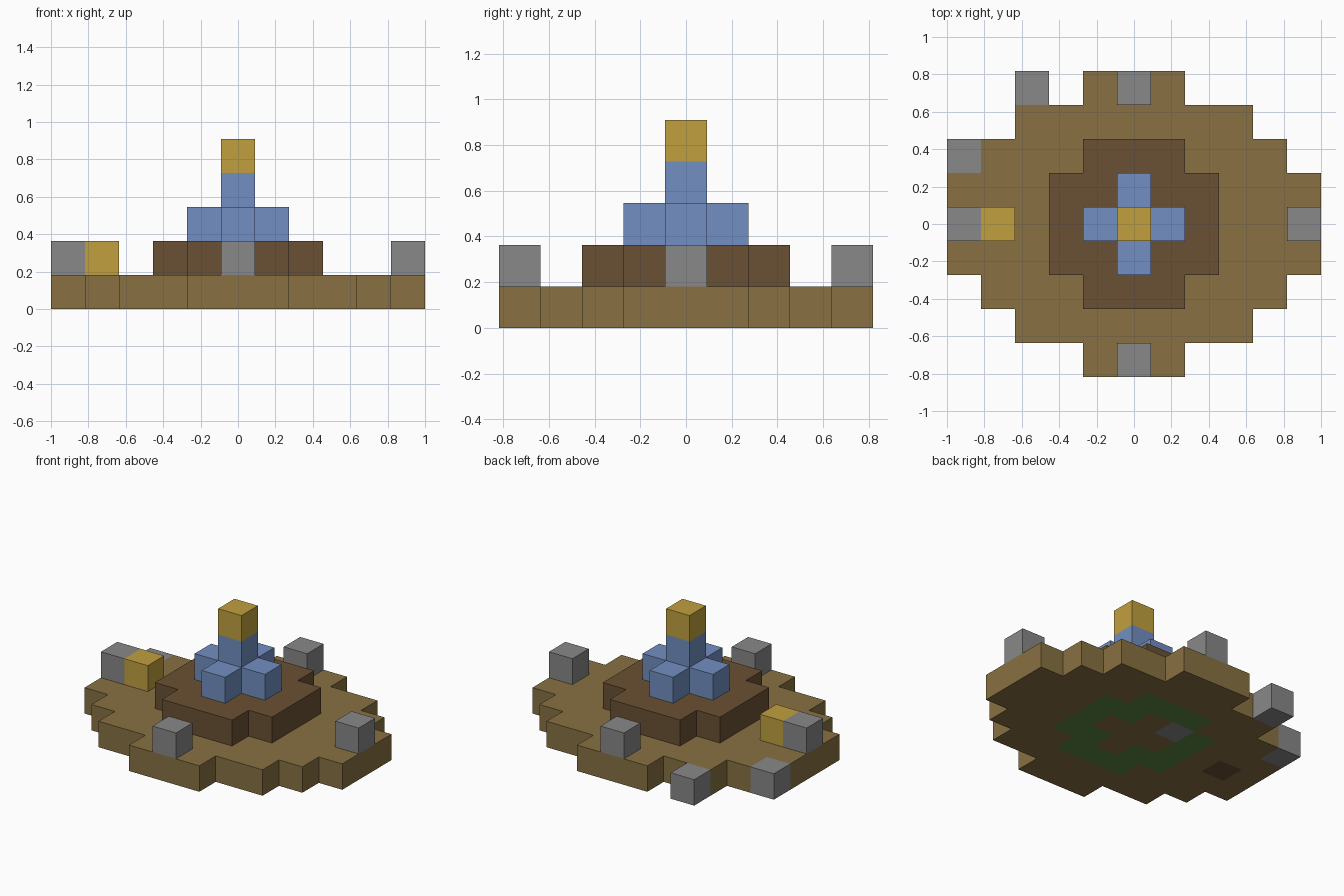
import bpy
import bmesh
from mathutils import Vector

cube = bpy.data.objects.get("Cube")
if cube:
    bpy.data.objects.remove(cube, do_unlink=True)

U = 2 / 11  # edge of one block


def linear(c):
    c /= 255
    return c / 12.92 if c <= 0.04045 else ((c + 0.055) / 1.055) ** 2.4


def material(name, *rgb):
    mat = bpy.data.materials.new(name)
    mat.use_nodes = True
    color = [linear(c) for c in rgb] + [1]
    mat.diffuse_color = color
    mat.node_tree.nodes["Principled BSDF"].inputs["Base Color"].default_value = color
    return mat


sand = material("sand", 136, 113, 66)
brown = material("brown", 106, 81, 51)
blue = material("blue", 114, 143, 194)
gray = material("gray", 136, 136, 136)
gold = material("gold", 193, 160, 63)
green = material("green", 92, 136, 70)


def disc(level, half_widths):
    """Blocks of a stepped disc, given the half width of each row out from the middle."""
    reach = len(half_widths) - 1
    return {(x, y, level)
            for y in range(-reach, reach + 1)
            for x in range(-half_widths[abs(y)], half_widths[abs(y)] + 1)}


# Stepped basin, with a green ring and odd blocks let into its underside
ring = disc(0, [2, 2, 1]) - disc(0, [1, 0])
ring_stone = {(-1, 1, 0)}
post_foot = {(-4, 0, 0)}
ring -= ring_stone
ground = disc(0, [5, 5, 4, 3, 1]) - ring - ring_stone - post_foot

parts = {
    "ground_disc": (ground, sand),
    "underside_ring": (ring, green),
    "underside_stone": (ring_stone, gray),
    "post_foot": (post_foot, brown),
    "raised_platform": (disc(1, [2, 2, 1]), brown),
    "fountain_cross": (disc(2, [1, 0]), blue),
    "fountain_column": ({(0, 0, 3)}, blue),
    "fountain_top": ({(0, 0, 4)}, gold),
    "gold_block": ({(-4, 0, 1)}, gold),
    "front_stone": ({(0, -4, 1)}, gray),
    "back_stone": ({(0, 4, 1)}, gray),
    "left_stone": ({(5, 0, 1)}, gray),
    "right_stone": ({(-5, 0, 1)}, gray),
    "loose_stone_side": ({(-5, 2, 0)}, gray),
    "loose_stone_back": ({(-3, 4, 0)}, gray),
}
filled = set().union(*(cells for cells, _ in parts.values()))


def build(name, cells, mat):
    """Joins blocks into one mesh, leaving out faces that touch another block."""
    bm = bmesh.new()
    for cell in sorted(cells):
        center = Vector(cell) + Vector((0, 0, 0.5))
        for axis in range(3):
            for sign in (-1, 1):
                n = Vector((0, 0, 0))
                n[axis] = sign
                if tuple(int(a + b) for a, b in zip(cell, n)) in filled:
                    continue
                s = Vector((0, 0, 0))
                s[(axis + 1) % 3] = 1
                t = n.cross(s)
                corners = ((-1, -1), (1, -1), (1, 1), (-1, 1))
                bm.faces.new([bm.verts.new((center + (n + s * a + t * b) / 2) * U)
                              for a, b in corners])
    bmesh.ops.remove_doubles(bm, verts=bm.verts, dist=0.001)
    mesh = bpy.data.meshes.new(name)
    bm.to_mesh(mesh)
    bm.free()
    mesh.materials.append(mat)
    bpy.context.collection.objects.link(bpy.data.objects.new(name, mesh))


for name, (cells, mat) in parts.items():
    build(name, cells, mat)
